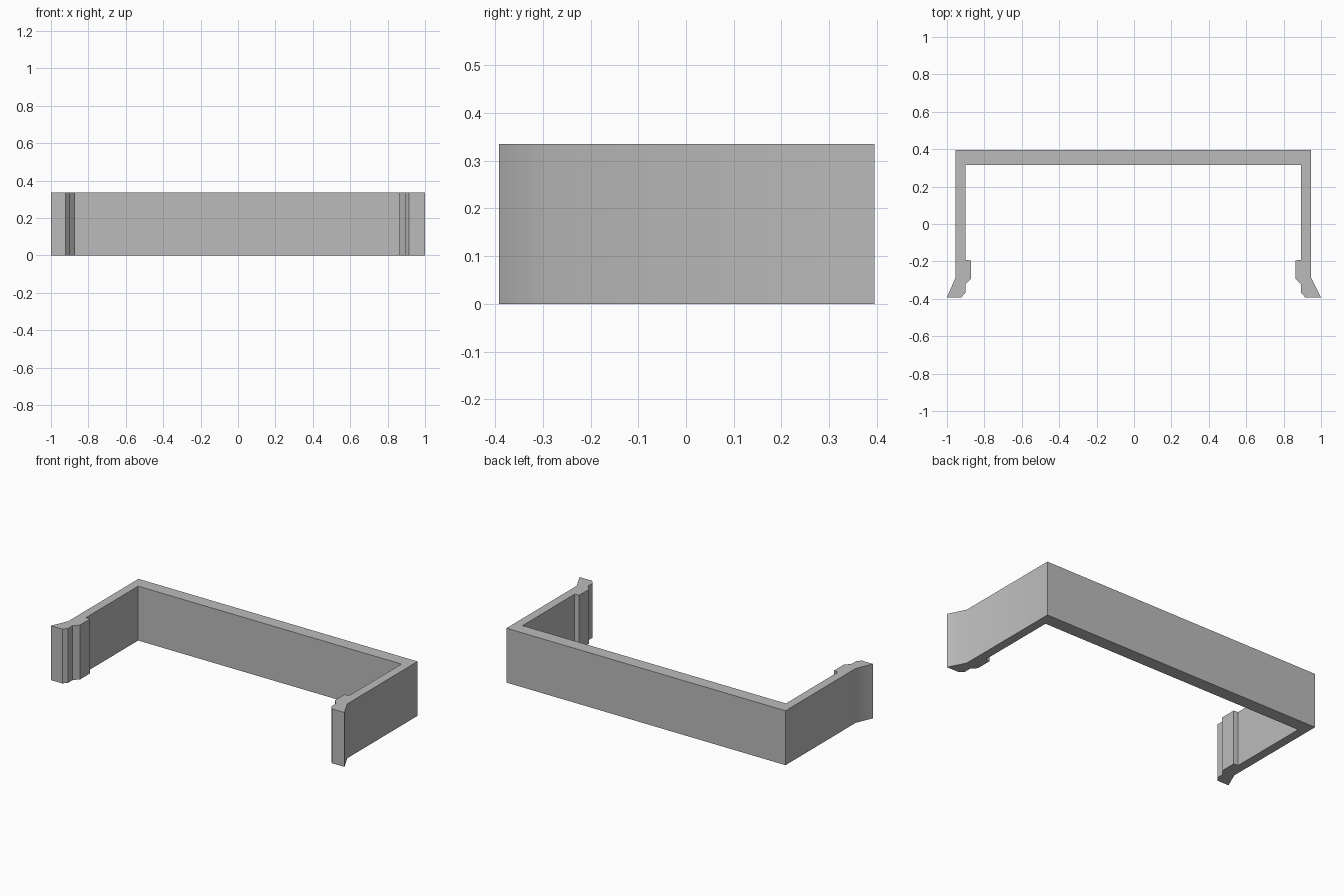
import bpy
import bmesh

HEIGHT = 0.335
SHIFT = -0.004  # the arms sit slightly off centre, the flared tips do not

cube = bpy.data.objects.get("Cube")
if cube:
    bpy.data.objects.remove(cube, do_unlink=True)

# Plain grey plastic
grey = bpy.data.materials.new("grey_plastic")
grey.use_nodes = True
colour = (0.5, 0.5, 0.5, 1.0)
grey.diffuse_color = colour
grey.node_tree.nodes["Principled BSDF"].inputs["Base Color"].default_value = colour

# Outline of one arm, from the inner back corner round to the outer back corner
arm = [
    (0.897, 0.315),   # inner back corner
    (0.897, -0.192),  # catch step
    (0.868, -0.195),
    (0.868, -0.292),  # catch slope
    (0.897, -0.322),
    (0.897, -0.367),  # lip chamfer
    (0.919, -0.392),
    (1.0, -0.392),    # flared tip
    (0.951, -0.288),
    (0.951, 0.395),   # outer back corner
]


def arm_outline(side):
    """Arm outline on the given side (+1 or -1)."""
    return [(side if x == 1.0 else side * x + SHIFT, y) for x, y in arm]


# Clip: both arms and the back wall as one extruded outline
outline = arm_outline(-1) + arm_outline(1)[::-1]
bm = bmesh.new()
base = bm.faces.new([bm.verts.new((x, y, 0)) for x, y in outline])
extruded = bmesh.ops.extrude_face_region(bm, geom=[base], use_keep_orig=True)
top = [v for v in extruded["geom"] if isinstance(v, bmesh.types.BMVert)]
bmesh.ops.translate(bm, verts=top, vec=(0, 0, HEIGHT))
bmesh.ops.recalc_face_normals(bm, faces=bm.faces)

mesh = bpy.data.meshes.new("clip_bracket")
bm.to_mesh(mesh)
bm.free()
mesh.materials.append(grey)
clip = bpy.data.objects.new("clip_bracket", mesh)
bpy.context.collection.objects.link(clip)

# Smooth the gentle bend of the flares, keep all other edges sharp
bpy.ops.object.select_all(action="DESELECT")
clip.select_set(True)
bpy.context.view_layer.objects.active = clip
bpy.ops.object.shade_smooth_by_angle(angle=0.52)
